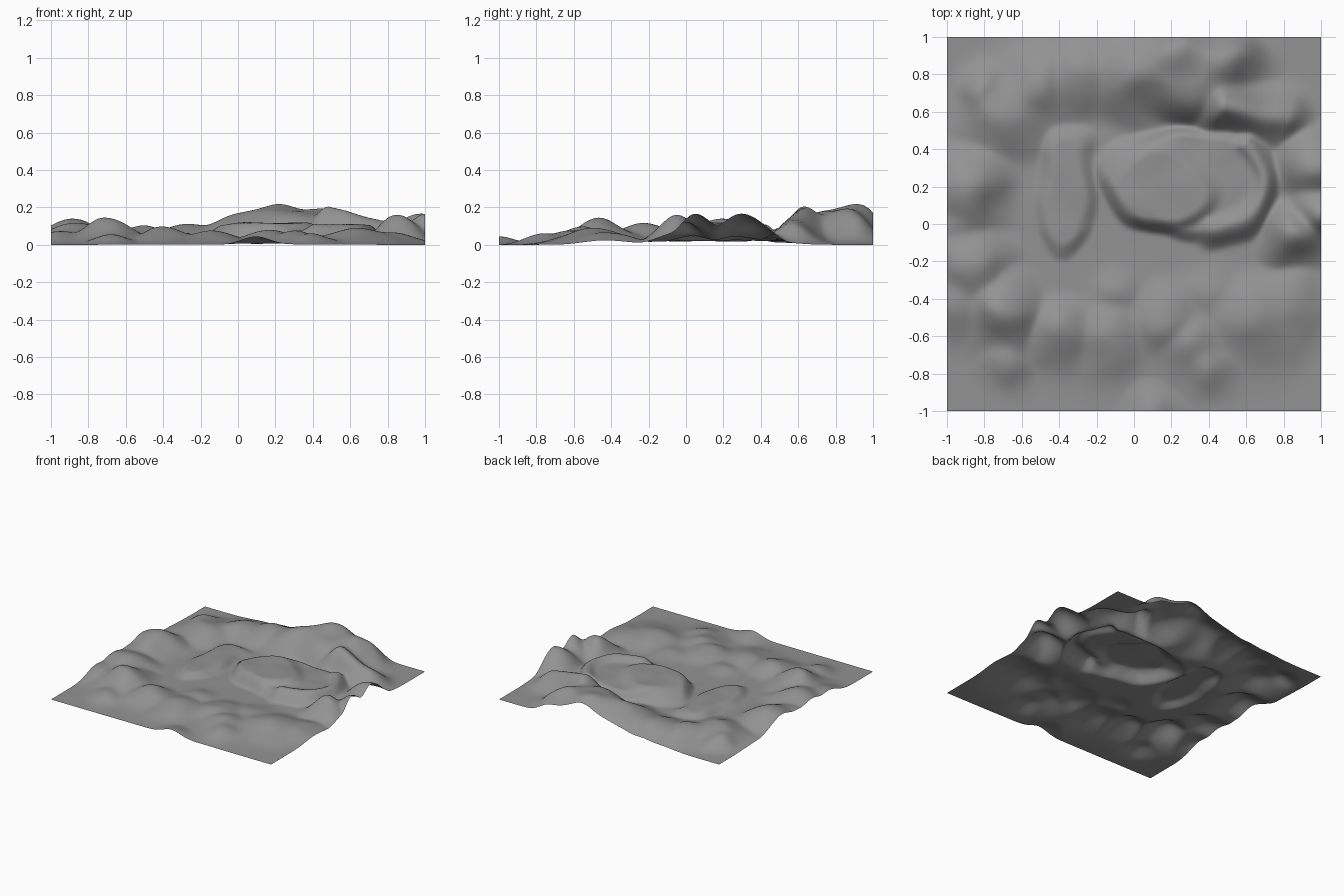
import bpy, bmesh, math
from mathutils import Vector, noise

if "Cube" in bpy.data.objects:
    bpy.data.objects.remove(bpy.data.objects["Cube"])

# Rounded hills: x, y, height, radius
HILLS = [
    (-0.87, -0.22, .12, .14), (-0.70, -0.46, .145, .13), (-0.88, 0.18, .145, .14),
    (-0.97, -0.42, .07, .12), (-0.70, 0.58, .11, .15), (-0.82, 0.72, .08, .09),
    (-0.50, 0.74, .10, .14), (-0.27, 0.80, .11, .13), (-0.02, 0.80, .15, .16),
    (0.50, 0.86, .17, .12), (0.22, 0.90, .18, .15),
    (0.85, -0.06, .165, .10), (1.00, 0.06, .165, .10), (0.98, 0.30, .165, .12),
    (-0.40, -0.57, .095, .12), (-0.14, -0.60, .075, .13), (0.17, -0.50, .085, .12),
    (0.32, -0.64, .075, .11), (0.64, -0.50, .09, .15), (0.10, -1.00, .045, .08),
    (0.40, -0.76, .06, .09), (0.84, -0.42, .065, .12), (-0.68, -0.72, .05, .09),
    (-0.95, 0.0, .07, .11), (-0.10, -0.36, .05, .10), (0.40, -0.36, .05, .12),
]
# Rim arc around the south-east side of the basin
RIM = [(.38 + .31 * math.cos(math.radians(a)), .24 + .27 * math.sin(math.radians(a)))
       for a in range(-85, 45, 5)]
# Steep ridge running east from the back plateau: x, y, height
RIDGE = [(.46 + .34 * t / 12, .65 - .09 * t / 12, .205 - .085 * t / 12) for t in range(13)]


def step(t):
    t = max(0.0, min(1.0, t))
    return t * t * (3 - 2 * t)


def mesa(x, y, cx, cy, rx, ry, h, edge):
    """Flat-topped rise with an elliptical outline."""
    d = math.hypot((x - cx) / rx, (y - cy) / ry)
    return h * step((1 - d) / edge)


def bump(x, y, cx, cy, h, r):
    return h * math.exp(-((x - cx) ** 2 + (y - cy) ** 2) / (2 * r * r))


def height(x, y):
    # uneven edges
    u = x + .04 * noise.noise(Vector((x * 4, y * 4, 1)))
    v = y + .04 * noise.noise(Vector((x * 4, y * 4, 7)))
    parts = [bump(u, v, *h) for h in HILLS]
    parts.append(max(bump(u, v, cx, cy, .105, .06) for cx, cy in RIM))
    parts.append(max(bump(u, v, cx, cy, h, .09) for cx, cy, h in RIDGE))
    # low valley floor
    parts.append(mesa(u, v, 0, -.02, 1.0, .95, .02, .5))
    # back plateau
    parts.append(mesa(u, v, .25, .84, .52, .36, .18, .75))
    # central plateau, cut off on its south-west side
    cut = step((.8 * u + .6 * v + .09) / .14)
    parts.append(cut * mesa(u, v, .14, .23, .43, .33, .11, .35 + .3 * step(y / .4)))
    # lower eastern terrace
    parts.append(mesa(u, v, .34, .22, .48, .35, .075, .3))
    # rounded western tongue
    d = math.hypot(u + .37 - .04 * v, v - max(-.03, min(.4, v)))
    parts.append(.06 * step((.2 - d) / .13))
    z = sum(p ** 4 for p in parts) ** .25
    z += .01 * noise.noise(Vector((x * 5, y * 5, 3))) * step(z / .08)
    # flat corners
    return max(0.0, z * step((1.32 - math.hypot(x, y)) / .25))


# Terrain sheet
bm = bmesh.new()
bmesh.ops.create_grid(bm, x_segments=150, y_segments=150, size=1)
for vert in bm.verts:
    vert.co.z = height(vert.co.x, vert.co.y)
for face in bm.faces:
    face.smooth = True
mesh = bpy.data.meshes.new("terrain")
bm.to_mesh(mesh)
bm.free()
rock = bpy.data.materials.new("rock")
rock.diffuse_color = (.29, .29, .29, 1)
rock.use_nodes = True
rock.node_tree.nodes["Principled BSDF"].inputs["Base Color"].default_value = rock.diffuse_color
mesh.materials.append(rock)
terrain = bpy.data.objects.new("terrain", mesh)
bpy.context.collection.objects.link(terrain)
